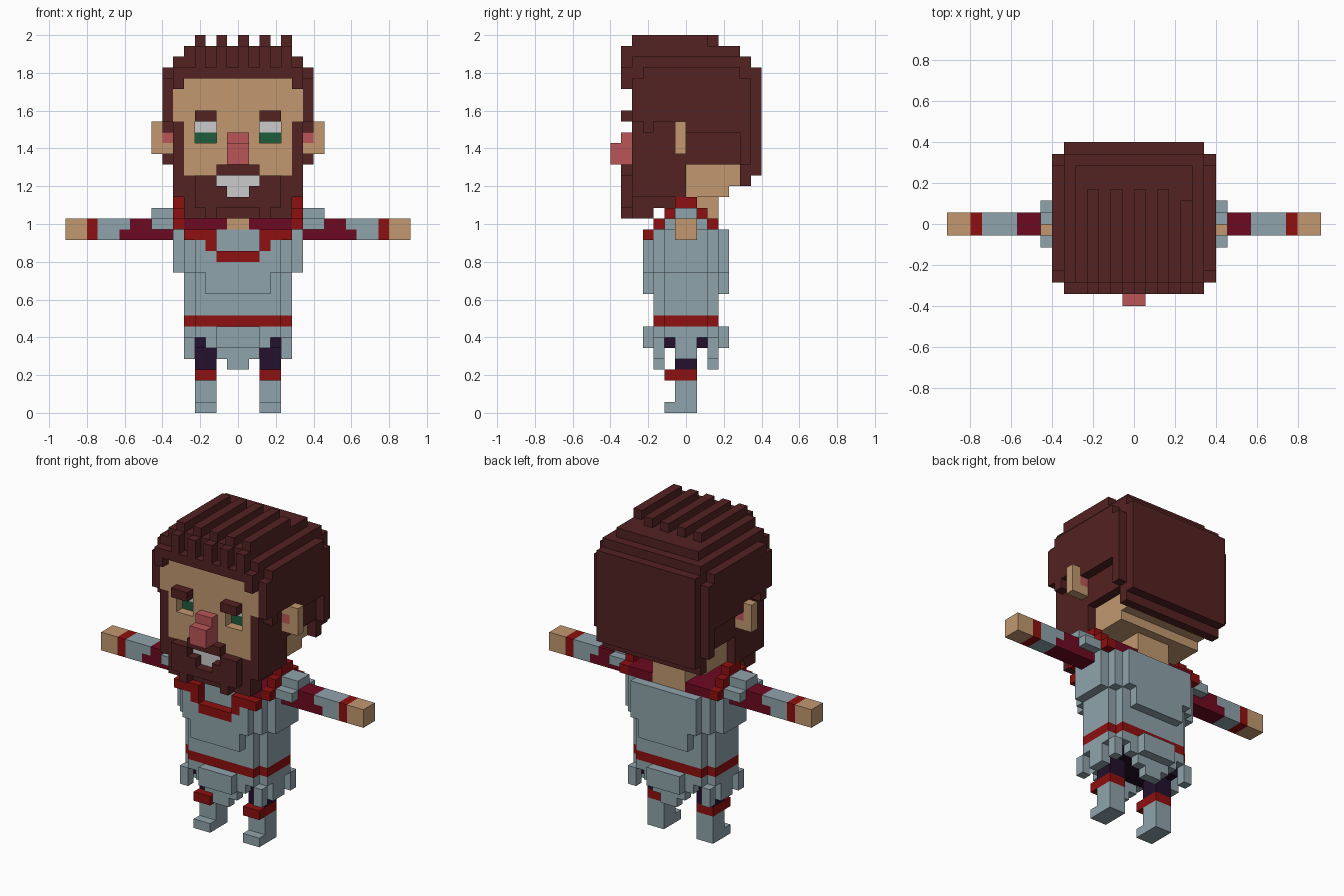
import bpy, bmesh
from mathutils import Vector

if "Cube" in bpy.data.objects:
    bpy.data.objects.remove(bpy.data.objects["Cube"])

U = 2 / 35  # size of one block

# One flat colour per material (linear)
COLOURS = {
    "hair brown": (0.087, 0.016, 0.016), "skin": (0.54, 0.315, 0.162),
    "pale blue": (0.275, 0.37, 0.406), "red": (0.275, 0.005, 0.005),
    "maroon": (0.155, 0.003, 0.015), "dark purple": (0.017, 0.005, 0.026),
    "pink": (0.496, 0.091, 0.098), "white": (0.60, 0.60, 0.60),
    "green": (0.013, 0.107, 0.045),
}
NAMES = list(COLOURS)
MATS = []
for n, c in COLOURS.items():
    m = bpy.data.materials.new(n)
    m.diffuse_color = (*c, 1)
    m.use_nodes = True
    m.node_tree.nodes["Principled BSDF"].inputs["Base Color"].default_value = m.diffuse_color
    MATS.append(m)

cells = {}  # block position -> (part, colour)


def box(part, colour, x, y, z, mirror=False):
    """Fill a range of blocks; a colour of None carves them away."""
    for i in range(*x):
        for j in range(*y):
            for k in range(*z):
                for a in ((i, -1 - i) if mirror else (i,)):
                    if colour is None:
                        cells.pop((a, j, k), None)
                    else:
                        cells[(a, j, k)] = (part, colour)


def pair(part, colour, x, y, z):
    box(part, colour, x, y, z, True)


# Legs and boots
pair("legs", "dark purple", (2, 4), (-1, 1), (4, 8))
box("legs", "dark purple", (-4, 4), (-2, 2), (6, 8))
pair("boots", "pale blue", (2, 4), (-1, 1), (0, 3))
pair("boots", "pale blue", (2, 4), (-2, 1), (0, 1))
pair("boots", "red", (2, 4), (-2, 1), (3, 4))

# Skirt: stepped front and back flaps, stepped side flaps
for lo, hi in ((-3, -2), (2, 3)):
    for half, bottom in ((4, 7), (3, 6), (2, 5), (1, 4)):
        box("skirt", "pale blue", (-half, half), (lo, hi), (bottom, 8))
    pair("skirt", "pale blue", (4, 5), (-2, -1) if lo < 0 else (1, 2), (7, 8))
for lo, hi in ((-4, -3), (3, 4)):
    box("skirt", "pale blue", (-2, 2), (lo, hi), (6, 8))
    box("skirt", "pale blue", (-1, 1), (lo, hi), (6, 7))
pair("skirt", "pale blue", (4, 5), (-1, 1), (5, 8))
for y in ((-3, -2), (2, 3)):
    pair("skirt", "pale blue", (4, 5), y, (5, 7))

# Belt and torso with notched corners
for part, colour, z in (("belt", "red", (8, 9)), ("torso", "pale blue", (9, 17))):
    box(part, colour, (-5, 5), (-2, 2), z)
    box(part, colour, (-4, 4), (-3, 3), z)
box("torso", "pale blue", (-5, 5), (-3, 3), (13, 17))
pair("torso", "pale blue", (5, 6), (-2, 2), (13, 17))
for y, top in (((-4, -3), 16), ((3, 4), 17)):
    box("chest_plates", "pale blue", (-4, 4), y, (13, top))
    box("chest_plates", "pale blue", (-3, 3), y, (11, 13))

# Undershirt, neck and shoulder pads
box("undershirt", "maroon", (-5, 5), (-3, 3), (17, 18))
box("neck", "skin", (-2, 2), (-2, 3), (17, 20))
box("neck", "skin", (-1, 1), (-3, -2), (17, 18))
pair("shoulders", "pale blue", (5, 8), (-2, 2), (17, 18))
pair("shoulders", "pale blue", (5, 8), (-1, 1), (18, 19))

# Collar arching over the shoulders and dipping at the chest
pair("collar", "red", (5, 6), (-1, 1), (19, 20))
for y in (-2, 1):
    pair("collar", "red", (5, 6), (y, y + 1), (18, 19))
for y in (-3, 2):
    pair("collar", "red", (5, 6), (y, y + 1), (17, 18))
pair("collar", "red", (2, 5), (-4, -3), (16, 17))
pair("collar", "red", (2, 3), (-4, -3), (15, 16))
box("collar", "red", (-2, 2), (-4, -3), (14, 15))
box("collar", None, (-2, 2), (-4, -3), (15, 17))

# Arms
pair("arms", "maroon", (6, 11), (-1, 1), (16, 17))
pair("arms", "maroon", (8, 10), (-1, 1), (17, 18))
pair("arms", "pale blue", (10, 13), (-1, 1), (17, 18))
pair("arms", "pale blue", (11, 13), (-1, 1), (16, 17))
pair("arms", "red", (13, 14), (-1, 1), (16, 18))
pair("hands", "skin", (14, 16), (-1, 1), (16, 18))

# Head
box("head", "skin", (-6, 6), (-5, 5), (23, 31))
box("head", "skin", (-5, 5), (-5, 5), (21, 23))
box("head", "skin", (-5, 5), (-5, 4), (20, 21))

# Hair: sides, back and rounded top
pair("hair", "hair brown", (5, 6), (-4, 6), (23, 31))
pair("hair", "hair brown", (5, 6), (-5, -4), (30, 31))
pair("hair", "hair brown", (6, 7), (-4, 5), (26, 32))
pair("hair", "hair brown", (6, 7), (-5, -4), (27, 31))
pair("hair", "hair brown", (6, 7), (5, 6), (23, 31))
box("hair", "hair brown", (-6, 6), (5, 6), (21, 33))
box("hair", "hair brown", (-6, 6), (6, 7), (22, 32))
box("hair", "hair brown", (-6, 6), (-5, 6), (31, 33))
box("hair", "hair brown", (-5, 5), (-5, 5), (33, 34))

# Fringe and ridges running front to back
pair("fringe", "hair brown", (5, 6), (-6, -5), (30, 32))
box("fringe", "hair brown", (-5, 5), (-6, -5), (31, 32))
for x in range(-4, 5, 2):
    box("fringe", "hair brown", (x, x + 1), (-6, -5), (31, 34))
    box("hair", "hair brown", (x, x + 1), (-5, 2 if x == 4 else 3), (34, 35))

# Beard and side whiskers
pair("beard", "hair brown", (5, 6), (-5, 0), (20, 27))
box("beard", "hair brown", (-5, 5), (-5, -1), (19, 21))
box("beard", "hair brown", (-5, 5), (-5, -3), (18, 19))
box("beard", "hair brown", (-5, 5), (-5, -4), (21, 22))
box("beard", "hair brown", (-4, 4), (-6, -5), (19, 22))
pair("beard", "hair brown", (2, 3), (-6, -5), (18, 19))
box("moustache", "hair brown", (-2, 2), (-6, -5), (22, 23))

# Mouth opening with teeth
for half, z in ((2, 21), (1, 20)):
    box("mouth", None, (-half, half), (-6, -5), (z, z + 1))
    box("teeth", "white", (-half, half), (-5, -4), (z, z + 1))

# Recessed eyes, brows and nose
pair("eyes", None, (2, 4), (-5, -4), (25, 27))
pair("eyes", "green", (2, 4), (-4, -3), (25, 26))
pair("eyes", "white", (2, 4), (-4, -3), (26, 27))
pair("eyebrows", "hair brown", (2, 4), (-6, -5), (27, 28))
box("nose", "pink", (-1, 1), (-6, -5), (23, 26))
box("nose", "pink", (-1, 1), (-7, -6), (23, 25))

# Ears with pink inside
pair("ears", "skin", (6, 8), (-1, 0), (24, 27))
pair("ears", "pink", (6, 7), (-1, 0), (25, 26))
pair("ears", None, (6, 7), (-3, -1), (24, 27))

# Turn each part into an object made of its exposed block faces
AXES = [Vector(v) for v in ((1, 0, 0), (0, 1, 0), (0, 0, 1))]
for part in dict.fromkeys(p for p, _ in cells.values()):
    bm = bmesh.new()
    for pos, (owner, colour) in cells.items():
        if owner != part:
            continue
        for a in range(3):
            for s in (1, -1):
                n = AXES[a] * s
                if tuple(int(pos[i] + n[i]) for i in range(3)) in cells:
                    continue
                c = Vector(pos) + Vector((.5, .5, .5)) + n / 2
                u, v = AXES[(a + 1) % 3] / 2, AXES[(a + 2) % 3] / 2 * s
                quad = (c - u - v, c + u - v, c + u + v, c - u + v)
                f = bm.faces.new([bm.verts.new(q * U) for q in quad])
                f.material_index = NAMES.index(colour)
    bmesh.ops.remove_doubles(bm, verts=bm.verts[:], dist=U / 100)
    bmesh.ops.dissolve_limit(bm, angle_limit=0.01, verts=bm.verts[:],
                             edges=bm.edges[:], delimit={'MATERIAL'})
    mesh = bpy.data.meshes.new(part)
    bm.to_mesh(mesh)
    bm.free()
    for m in MATS:
        mesh.materials.append(m)
    bpy.context.collection.objects.link(bpy.data.objects.new(part, mesh))
